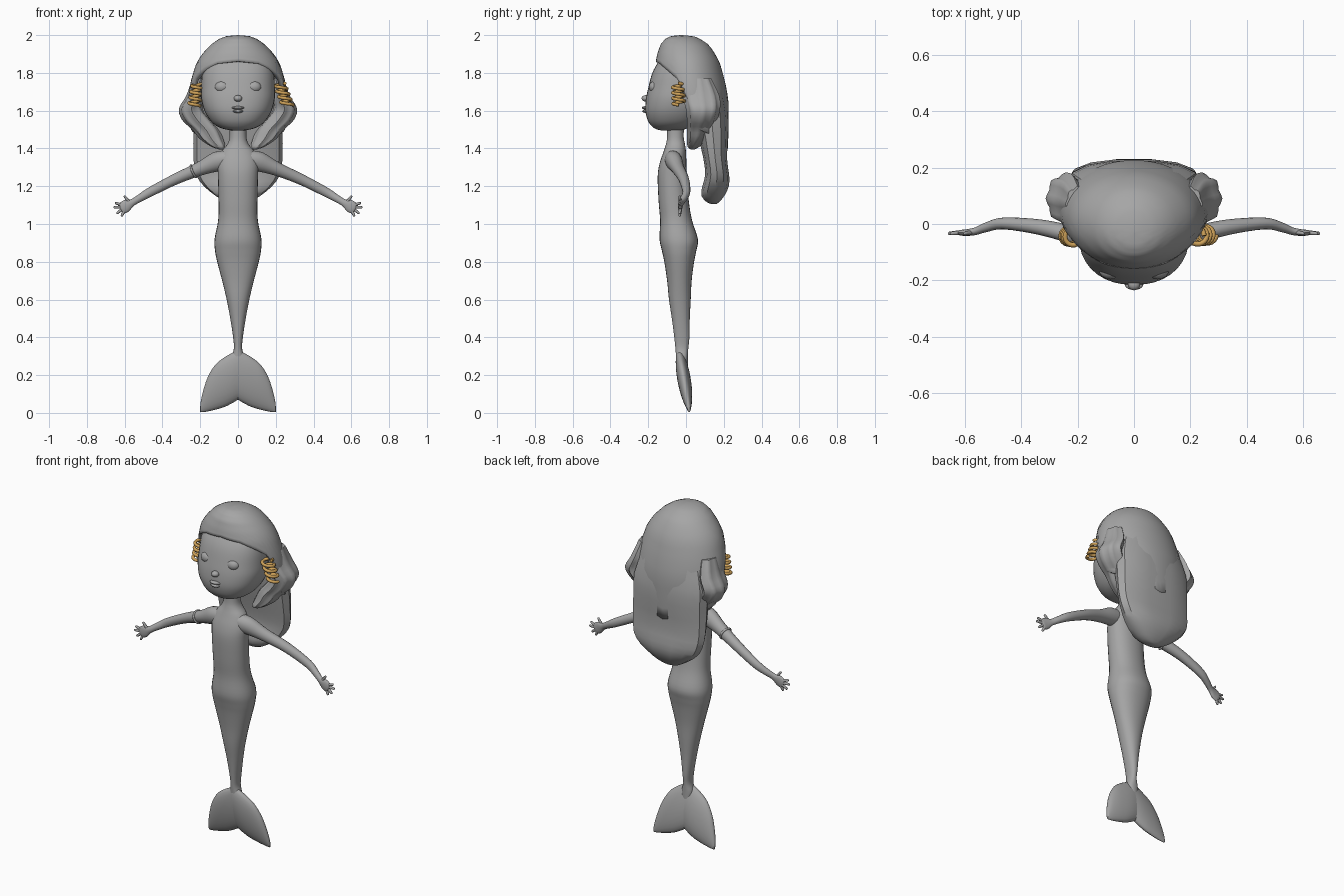
import bpy, bmesh, math
from mathutils import Vector

if "Cube" in bpy.data.objects:
    bpy.data.objects.remove(bpy.data.objects["Cube"])


def material(name, rgb):
    m = bpy.data.materials.new(name)
    m.diffuse_color = (*rgb, 1)
    m.use_nodes = True
    m.node_tree.nodes["Principled BSDF"].inputs["Base Color"].default_value = m.diffuse_color
    return m


GREY = material("clay grey", (0.38, 0.38, 0.38))
GOLD = material("gold", (0.62, 0.36, 0.10))


def finish(ob, mat=GREY, angle=50):
    ob.data.materials.clear()
    ob.data.materials.append(mat)
    bpy.ops.object.select_all(action='DESELECT')
    ob.select_set(True)
    bpy.context.view_layer.objects.active = ob
    bpy.ops.object.shade_smooth_by_angle(angle=math.radians(angle))
    return ob


def from_bmesh(name, bm):
    me = bpy.data.meshes.new(name)
    bm.to_mesh(me)
    bm.free()
    ob = bpy.data.objects.new(name, me)
    bpy.context.collection.objects.link(ob)
    return ob


def spline(rows, steps):
    """Catmull-Rom through rows of numbers."""
    out = []
    for i in range(len(rows) - 1):
        a, b, c, d = (rows[max(0, min(len(rows) - 1, i + k))] for k in (-1, 0, 1, 2))
        for s in range(steps):
            t = s / steps
            out.append([0.5 * (2 * q + (r - p) * t + (2 * p - 5 * q + 4 * r - w) * t * t
                        + (3 * q - p - 3 * r + w) * t ** 3) for p, q, r, w in zip(a, b, c, d)])
    return out + [list(rows[-1])]


def loft(name, rows, U=(1, 0, 0), V=(0, 1, 0), n=24, steps=4, power=2.0, ripple=0, angle=50):
    """Closed skin over rings (x, y, z, half size along U, half size along V)."""
    U, V = Vector(U), Vector(V)
    bm = bmesh.new()
    rings = []
    for x, y, z, ru, rv in spline(rows, steps):
        ring = []
        for k in range(n):
            a = 2 * math.pi * k / n
            c, s = math.cos(a), math.sin(a)
            w = 1 + ripple * math.cos(8 * a)
            u = math.copysign(abs(c) ** (2 / power), c) * max(ru, .002) * w
            v = math.copysign(abs(s) ** (2 / power), s) * max(rv, .002) * w
            ring.append(bm.verts.new(Vector((x, y, z)) + U * u + V * v))
        rings.append(ring)
    for r, q in zip(rings, rings[1:]):
        for k in range(n):
            bm.faces.new((r[k], r[(k + 1) % n], q[(k + 1) % n], q[k]))
    bm.faces.new(rings[0])
    bm.faces.new(rings[-1])
    bmesh.ops.recalc_face_normals(bm, faces=bm.faces)
    return finish(from_bmesh(name, bm), angle=angle)


def upright(rows):
    """(z, half width, front y, back y) -> loft rings."""
    return [(0, (f + b) / 2, z, w, (b - f) / 2) for z, w, f, b in rows]


def ball(name, loc, size):
    bpy.ops.mesh.primitive_uv_sphere_add(segments=20, ring_count=12, location=loc)
    ob = bpy.context.object
    ob.name, ob.scale = name, size
    return finish(ob)


# torso and tail
loft("body", upright([
    (1.54, .045, -.10, -.01), (1.46, .045, -.10, -.012), (1.42, .058, -.107, -.005),
    (1.38, .090, -.12, 0), (1.32, .108, -.14, .002), (1.25, .106, -.15, .004),
    (1.12, .103, -.145, .015), (1.02, .105, -.137, .032), (.92, .124, -.14, .063),
    (.86, .122, -.128, .055), (.80, .110, -.115, .043), (.70, .084, -.10, .03),
    (.60, .060, -.09, .025), (.50, .041, -.075, .02), (.40, .026, -.062, .018),
    (.34, .022, -.056, .012), (.29, .035, -.052, .01), (.24, .03, -.05, .01)]), power=2.2, n=28)

# head and face
loft("head", upright([
    (1.495, .03, -.13, -.03), (1.503, .075, -.16, .0), (1.52, .115, -.183, .04),
    (1.55, .148, -.203, .08), (1.60, .178, -.215, .11), (1.66, .194, -.212, .13),
    (1.72, .195, -.20, .14), (1.80, .19, -.178, .14), (1.86, .17, -.145, .12),
    (1.93, .10, -.09, .08), (1.95, .02, -.03, .03)]), power=2.3, n=36)
ball("nose", (0, -.213, 1.665), (.022, .022, .017))
ball("upper_lip", (0, -.214, 1.615), (.033, .02, .009))
ball("lower_lip", (0, -.212, 1.597), (.028, .02, .009))

# hair cap: columns run from the crown to a hairline that depends on direction
CAP = [(2.0, .0, -.03, -.02), (1.995, .06, -.08, .04), (1.98, .10, -.11, .075),
       (1.95, .143, -.135, .12), (1.90, .19, -.152, .155), (1.85, .222, -.162, .18),
       (1.75, .252, -.16, .208), (1.65, .266, -.14, .226), (1.5, .25, -.12, .226),
       (1.38, .235, -.11, .22)]
HAIRLINE = [(0, 1.862), (30, 1.85), (50, 1.815), (70, 1.765), (80, 1.66), (95, 1.50), (180, 1.40)]


def lookup(table, key):
    for a, b in zip(table, table[1:]):
        if min(a[0], b[0]) <= key <= max(a[0], b[0]):
            t = (key - a[0]) / (b[0] - a[0])
            return [p + (q - p) * t for p, q in zip(a[1:], b[1:])]
    return list(table[-1][1:])


bm = bmesh.new()
cols, rows = 48, 18
crown = bm.verts.new((0, -.025, 2.0))
grid = []
for i in range(cols):
    phi = 2 * math.pi * i / cols
    end = lookup(HAIRLINE, min(math.degrees(phi), 360 - math.degrees(phi)))[0]
    col = [crown]
    for j in range(1, rows + 1):
        z = 2.0 + (end - 2.0) * (j / rows) ** 2
        w, f, b = lookup(CAP, z)
        col.append(bm.verts.new((w * math.sin(phi), (f + b) / 2 - (b - f) / 2 * math.cos(phi), z)))
    grid.append(col)
for i in range(cols):
    a, b = grid[i], grid[(i + 1) % cols]
    bm.faces.new((crown, a[1], b[1]))
    for j in range(1, rows):
        bm.faces.new((a[j], a[j + 1], b[j + 1], b[j]))
cap = from_bmesh("hair_cap", bm)
solid = cap.modifiers.new("thickness", 'SOLIDIFY')
solid.thickness, solid.offset = .025, -1
finish(cap)

# long back hair
loft("back_hair", upright([
    (1.72, .20, .02, .20), (1.60, .235, .04, .222), (1.5, .236, .055, .226),
    (1.35, .236, .09, .218), (1.26, .222, .10, .230), (1.20, .18, .085, .228),
    (1.15, .12, .08, .205), (1.115, .06, .11, .175), (1.105, .01, .14, .16)]),
    n=14, steps=2, power=2.5, angle=35)

# gold curls: (top of axis, bottom of axis)
for name, top, low in (("left_curl", (-.212, -.045, 1.745), (-.232, -.042, 1.625)),
                       ("right_curl", (.218, -.042, 1.745), (.262, -.038, 1.63))):
    cu = bpy.data.curves.new(name, 'CURVE')
    cu.dimensions, cu.bevel_depth, cu.bevel_resolution = '3D', .009, 2
    cu.use_fill_caps = True
    sp = cu.splines.new('POLY')
    sp.points.add(72)
    for k, p in enumerate(sp.points):
        c = Vector(top).lerp(Vector(low), k / 72)
        a = 2 * math.pi * 4 * k / 72
        p.co = (c.x + .03 * math.cos(a), c.y + .03 * math.sin(a), c.z, 1)
    ob = bpy.data.objects.new(name, cu)
    bpy.context.collection.objects.link(ob)
    bpy.ops.object.select_all(action='DESELECT')
    ob.select_set(True)
    bpy.context.view_layer.objects.active = ob
    bpy.ops.object.convert(target='MESH')
    finish(bpy.context.object, GOLD)

# paired parts
for side, s in (("left", -1), ("right", 1)):
    def flip(pts):
        return [(s * p[0], *p[1:]) for p in pts]

    ball(side + "_eye", (s * .083, -.166, 1.725), (.040, .030, .032))

    loft(side + "_hair_lock", flip([
        (.20, .07, 1.77, .04, .06), (.22, .08, 1.68, .05, .09), (.247, .09, 1.61, .062, .085),
        (.215, .085, 1.55, .075, .075), (.17, .075, 1.50, .068, .065),
        (.14, .06, 1.45, .058, .05), (.105, .04, 1.41, .035, .03), (.09, .035, 1.395, .01, .01)]),
        n=32, steps=3, ripple=.07)

    # arm and flattened palm
    loft(side + "_arm", flip([
        (.05, -.07, 1.345, .05, .045), (.11, -.063, 1.33, .053, .045), (.20, -.043, 1.293, .037, .035),
        (.33, -.012, 1.238, .029, .028), (.46, .002, 1.172, .025, .021), (.52, -.01, 1.137, .020, .018),
        (.56, -.025, 1.113, .019, .014), (.59, -.03, 1.097, .032, .012),
        (.613, -.031, 1.083, .030, .010), (.622, -.031, 1.078, .018, .005)]),
        U=(s * .45, 0, .89), n=16)

    # fingers: (start, end) in x and z
    for k, (x0, z0, x1, z1) in enumerate(((.575, 1.115, .603, 1.15), (.61, 1.10, .652, 1.112),
                                          (.615, 1.09, .66, 1.088), (.613, 1.078, .643, 1.055),
                                          (.603, 1.07, .617, 1.04))):
        d = Vector((x1 - x0, 0, z1 - z0)).normalized()
        pts = [(x0 + (x1 - x0) * t, -.03 - .004 * t, z0 + (z1 - z0) * t, r, r)
               for t, r in ((0, .008), (.5, .0075), (.9, .006), (1, .002))]
        loft(f"{side}_finger_{k}", flip(pts), U=(-s * d.z, 0, d.x), n=8, steps=2)

    # tail fluke, leaning back toward the bottom edge
    fluke = [(0, .07, .335, .034), (.03, .052, .318, .036), (.07, .032, .295, .035),
             (.12, .017, .255, .03), (.16, .008, .19, .022), (.185, .004, .115, .014),
             (.198, .004, .055, .008), (.20, .006, .03, .003)]
    loft(side + "_fluke", flip([
        (x, .018 - .16 * (lo + hi) / 2, (lo + hi) / 2, (hi - lo) / 2, t) for x, lo, hi, t in fluke]),
        U=(0, -.16, 1), n=24, steps=3)

# arm band on one side only
bpy.ops.mesh.primitive_torus_add(location=(-.235, -.035, 1.279), major_radius=.034, minor_radius=.006,
                                 major_segments=24, minor_segments=8,
                                 rotation=Vector((-.9, .2, -.4)).to_track_quat('Z', 'Y').to_euler())
bpy.context.object.name = "arm_band"
finish(bpy.context.object)
